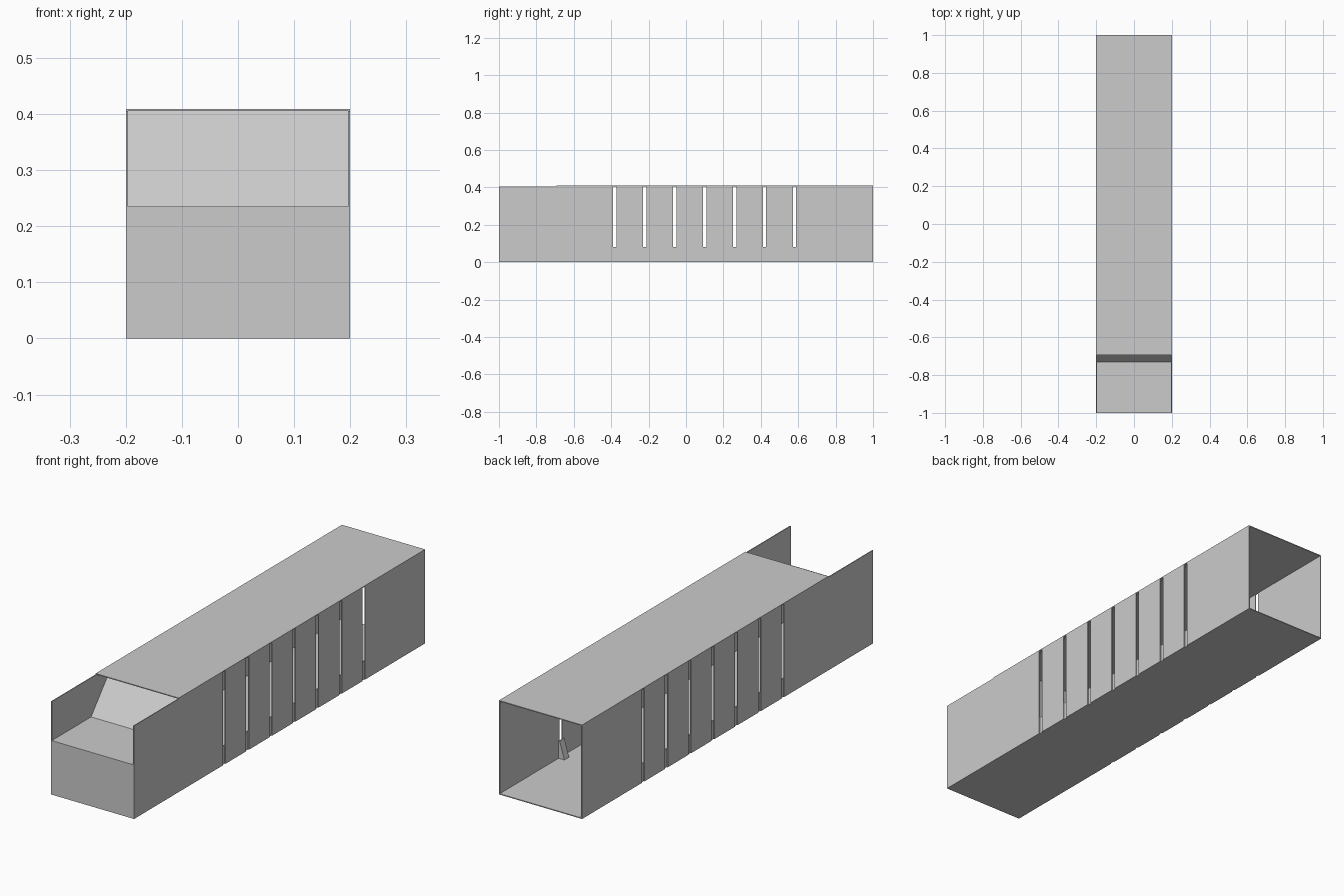
import bpy, bmesh

if "Cube" in bpy.data.objects:
    bpy.data.objects.remove(bpy.data.objects["Cube"])

T = 0.004                      # sheet thickness
W, L, H = 0.2, 1.0, 0.405      # half width, half length, wall height
SLOTS = [-0.38 + 0.16 * i for i in range(7)]
SLOT_HALF = 0.009


def extrude(name, profile, axis, a, b):
    """Extrude a closed 2D profile along x (profile = y,z) or y (profile = x,z)."""
    bm = bmesh.new()

    def ring(t):
        return [bm.verts.new((t, p, q) if axis == 'x' else (p, t, q)) for p, q in profile]

    r0, r1 = ring(a), ring(b)
    n = len(profile)
    bm.faces.new(r0)
    bm.faces.new(r1[::-1])
    for i in range(n):
        j = (i + 1) % n
        bm.faces.new((r0[i], r1[i], r1[j], r0[j]))
    bmesh.ops.recalc_face_normals(bm, faces=bm.faces)
    me = bpy.data.meshes.new(name)
    bm.to_mesh(me)
    bm.free()
    ob = bpy.data.objects.new(name, me)
    bpy.context.collection.objects.link(ob)
    return ob


def box(name, x0, x1, y0, y1, z0, z1):
    return extrude(name, [(x0, z0), (x1, z0), (x1, z1), (x0, z1)], 'y', y0, y1)


# floor and roof sheets
box("floor", -W + T, W - T, -L, L, 0, T)
box("roof", -W, W, -0.693, L, H, H + T)

# side walls: panels separated by full-height slots, with a small wedge behind each slot
edges = [-L] + [e for s in SLOTS for e in (s - SLOT_HALF, s + SLOT_HALF)] + [L]
for side, label in ((1, "right"), (-1, "left")):
    xi, xo = side * (W - T), side * W
    for y0, y1 in zip(edges[::2], edges[1::2]):
        box(label + "_wall_panel", min(xi, xo), max(xi, xo), y0, y1, 0, H)
    for s in SLOTS:
        wedge = [(xi, T), (xi, 0.08), (xi - side * 0.005, 0.08), (xi - side * 0.028, T)]
        extrude(label + "_slot_wedge", wedge, 'y', s - 0.016, s + 0.016)

# front tray: front panel, ledge and sloped back as one folded sheet
tray = [(-L, T), (-L, 0.235), (-0.73, 0.235), (-0.585, H),
        (-0.579, H), (-0.728, 0.231), (-L + T, 0.231), (-L + T, T)]
extrude("front_tray", tray, 'x', -W + T, W - T)
